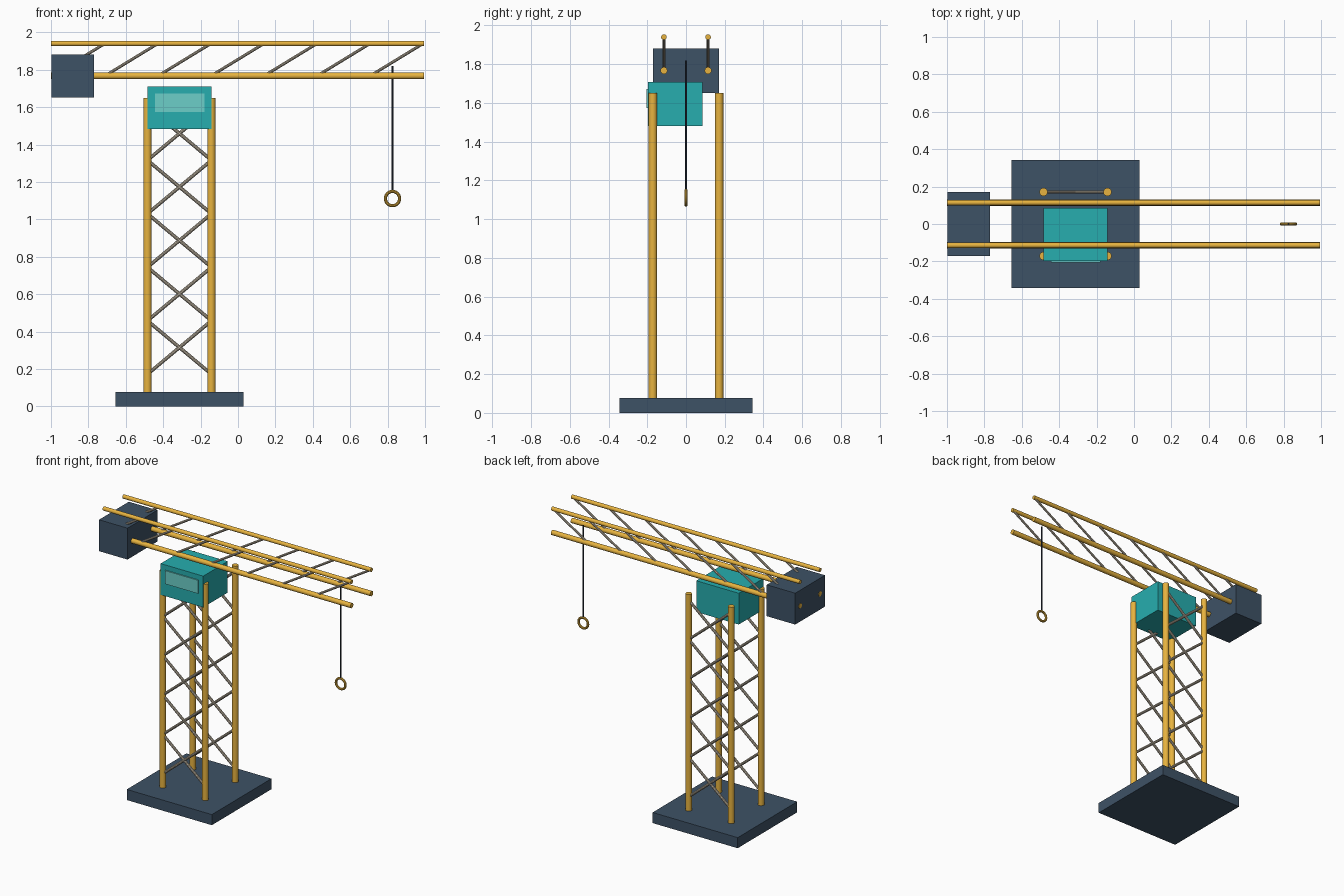
import bpy
from mathutils import Vector

if "Cube" in bpy.data.objects:
    bpy.data.objects.remove(bpy.data.objects["Cube"])


def material(name, rgb):
    m = bpy.data.materials.new(name)
    m.diffuse_color = (*rgb, 1)
    m.use_nodes = True
    m.node_tree.nodes["Principled BSDF"].inputs["Base Color"].default_value = m.diffuse_color
    return m


YELLOW = material("yellow_paint", (0.80, 0.45, 0.05))
NAVY = material("navy_steel", (0.048, 0.084, 0.133))
TEAL = material("teal_paint", (0.02, 0.42, 0.43))
GLASS = material("pale_glass", (0.15, 0.62, 0.58))
STEEL = material("pale_steel", (0.58, 0.51, 0.40))
CABLE = material("dark_cable", (0.02, 0.03, 0.045))


def finish(name, mat, smooth=False):
    ob = bpy.context.object
    ob.name = name
    ob.data.materials.append(mat)
    if smooth:
        bpy.ops.object.shade_smooth_by_angle()
    return ob


def box(name, lo, hi, mat):
    lo, hi = Vector(lo), Vector(hi)
    bpy.ops.mesh.primitive_cube_add(size=1, location=(lo + hi) / 2)
    bpy.context.object.scale = hi - lo
    bpy.ops.object.transform_apply(location=False, rotation=False, scale=True)
    return finish(name, mat)


def rod(name, a, b, r, mat, sides=16):
    a, b = Vector(a), Vector(b)
    d = b - a
    bpy.ops.mesh.primitive_cylinder_add(vertices=sides, radius=r, depth=d.length,
                                        location=(a + b) / 2,
                                        rotation=d.to_track_quat('Z', 'Y').to_euler())
    return finish(name, mat, True)


CX, HALF = -0.313, 0.171          # tower centre and half width
LEFT, RIGHT = CX - HALF, CX + HALF

# Base slab
box("base", (CX - 0.342, -0.342, 0), (CX + 0.342, 0.342, 0.077), NAVY)

# Tower legs, with crossed bracing on the front and back faces
Z0, STEP = 0.172, 0.286
for side, y in (("front", -HALF), ("back", HALF)):
    for end, x in (("left", LEFT), ("right", RIGHT)):
        rod(f"{side}_{end}_leg", (x, y, 0.06), (x, y, 1.65), 0.022, YELLOW)
    for i in range(5):
        lo, hi = Z0 + i * STEP, Z0 + (i + 1) * STEP
        rod(f"{side}_brace_up_{i}", (LEFT, y, lo), (RIGHT, y, hi), 0.0095, STEEL, 10)
        rod(f"{side}_brace_down_{i}", (LEFT, y, hi), (RIGHT, y, lo), 0.0095, STEEL, 10)

# Operator cab and window
box("cab", (LEFT, -0.197, 1.482), (RIGHT, 0.085, 1.709), TEAL)
box("cab_window", (-0.445, -0.205, 1.575), (-0.18, -0.19, 1.672), GLASS)

# Jib: two upright trusses of parallel chords and diagonals
TOP, LOW, BAYS = 1.94, 1.767, 7
for side, y in (("front", -0.114), ("back", 0.114)):
    rod(f"{side}_top_chord", (-1, y, TOP), (0.995, y, TOP), 0.0145, YELLOW)
    rod(f"{side}_bottom_chord", (-1, y, LOW), (0.995, y, LOW), 0.018, YELLOW)
    for i in range(BAYS):
        x = -0.995 + i * 1.985 / BAYS
        rod(f"{side}_jib_diagonal_{i}", (x, y, LOW), (x + 1.985 / BAYS, y, TOP),
            0.008, STEEL, 10)

# Counterweight
box("counterweight", (-0.998, -0.171, 1.652), (-0.769, 0.171, 1.88), NAVY)

# Hoist cable and ring hook
rod("hoist_cable", (0.826, 0, 1.148), (0.826, 0, 1.82), 0.0055, CABLE, 10)
bpy.ops.mesh.primitive_torus_add(major_radius=0.038, minor_radius=0.0085,
                                 major_segments=28, minor_segments=10,
                                 location=(0.826, 0, 1.111), rotation=(1.570796, 0, 0))
finish("hook_ring", YELLOW, True)
